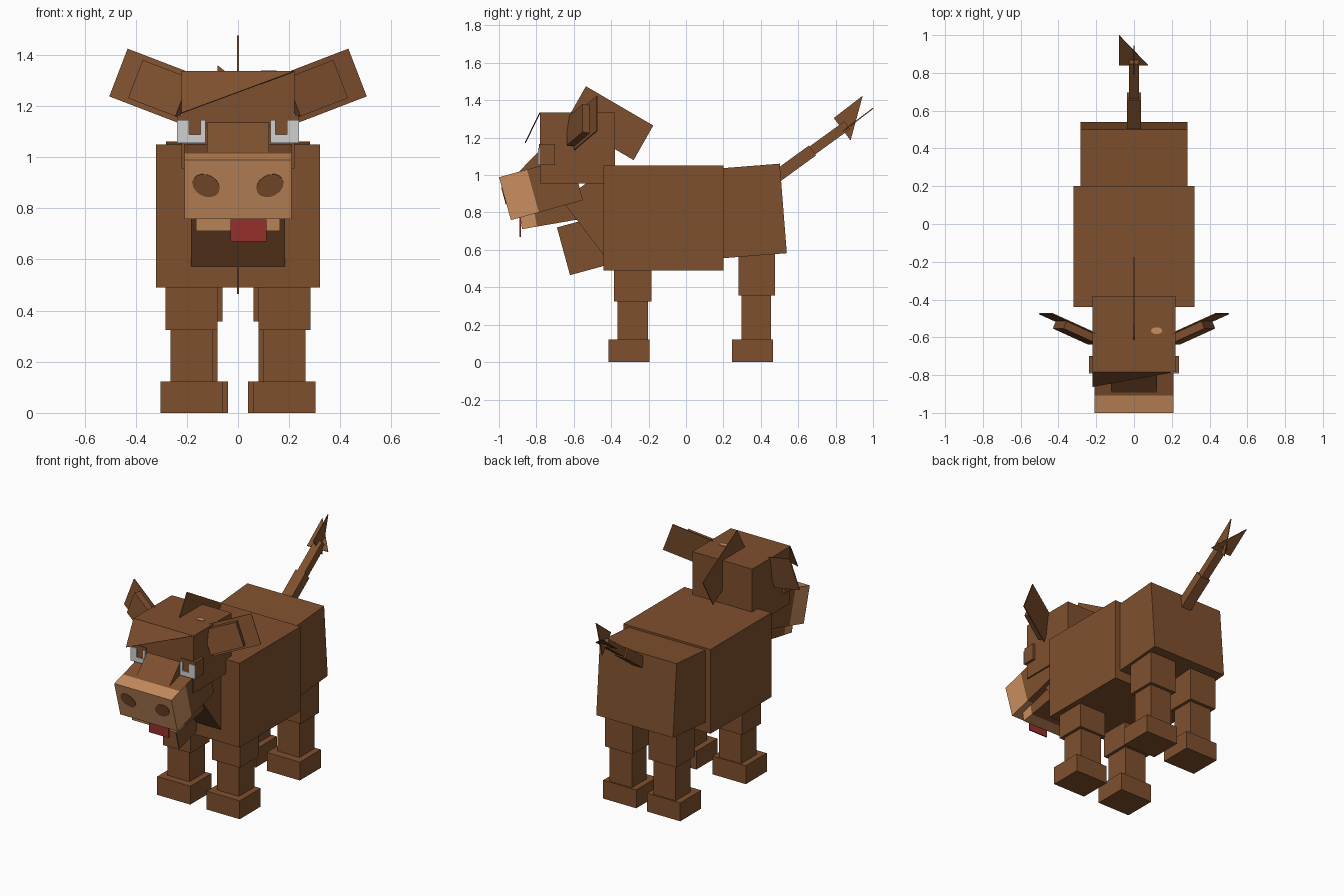
import bpy, bmesh, math
from mathutils import Matrix, Vector

if "Cube" in bpy.data.objects:
    bpy.data.objects.remove(bpy.data.objects["Cube"])


def colour(name, r, g, b):
    lin = [((c / 255 + 0.055) / 1.055) ** 2.4 for c in (r, g, b)]
    m = bpy.data.materials.new(name)
    m.diffuse_color = (*lin, 1)
    m.use_nodes = True
    m.node_tree.nodes["Principled BSDF"].inputs["Base Color"].default_value = m.diffuse_color
    return m


BROWN = colour("brown_hide", 127, 80, 46)
TAN = colour("tan_muzzle", 201, 142, 94)
WHITE = colour("eye_white", 208, 208, 208)
RED = colour("tongue_red", 150, 48, 44)


def finish(name, bm, *mats):
    bmesh.ops.recalc_face_normals(bm, faces=bm.faces)
    me = bpy.data.meshes.new(name)
    bm.to_mesh(me)
    bm.free()
    for m in mats:
        me.materials.append(m)
    ob = bpy.data.objects.new(name, me)
    bpy.context.collection.objects.link(ob)
    return ob


def box_bm(x, y, z):
    """Box spanning the three given ranges."""
    bm = bmesh.new()
    bmesh.ops.create_cube(bm, size=1)
    for v in bm.verts:
        v.co = [r[0] if c < 0 else r[1] for c, r in zip(v.co, (x, y, z))]
    return bm


def box(name, mat, x, y, z):
    return finish(name, box_bm(x, y, z), mat)


def place(corner, angle):
    return Matrix.Translation((0, *corner)) @ Matrix.Rotation(math.radians(angle), 4, 'X')


def tilted(name, corner, length, height, angle, half, front=None):
    """Box pitched in the side plane from its lower front corner.
    front = (top depth, side depth) of the tan end."""
    bm = box_bm((-half, half), (0, length), (0, height))
    if front:
        for d in front:
            bmesh.ops.bisect_plane(bm, geom=bm.verts[:] + bm.edges[:] + bm.faces[:],
                                   plane_co=(0, d, 0), plane_no=(0, 1, 0))
        bm.normal_update()
        for f in bm.faces:
            limit = front[0] if f.normal.z > 0.5 else front[1]
            f.material_index = int(f.calc_center_median().y < limit)
    bm.transform(place(corner, angle))
    return finish(name, bm, BROWN, TAN)


def sheet(name, pts, mat=BROWN, thick=0.006):
    """Thin flat plate through the points."""
    bm = bmesh.new()
    bm.faces.new([bm.verts.new(p) for p in pts])
    ob = finish(name, bm, mat)
    mod = ob.modifiers.new("thickness", 'SOLIDIFY')
    mod.thickness, mod.offset = thick, 0
    return ob


# Body
box("chest", BROWN, (-.32, .32), (-.44, .20), (.49, 1.05))
tilted("hindquarters", (.19, .555), .35, .48, 4.5, .282)
tilted("neck", (-.66, .86), .43, .30, -52.6, .183)
sheet("dewlap", [(0, -.69, .72), (0, -.62, .465), (0, -.40, .525), (0, -.47, .78)])

# Head
box("head", BROWN, (-.22, .22), (-.78, -.38), (.955, 1.335))
tilted("nose_bridge", (-.838, .931), .21, .10, 46, .122)
SNOUT = ((-.936, .759), 15.5)
tilted("snout", SNOUT[0], .40, .238, SNOUT[1], .21, (.095, .155))
tilted("jaw", (-.876, .711), .42, .11, 9.8, .165, (.08, .08))
box("tongue", RED, (-.03, .112), (-.889, -.881), (.67, .775))
sheet("fringe", [(-.22, -.78, 1.335), (.22, -.78, 1.335), (-.22, -.86, 1.172)])
sheet("mane", [(0, -.535, 1.475), (0, -.175, 1.265), (0, -.28, 1.08), (0, -.64, 1.29)])
sheet("head_spot", [(.12 + .03 * math.cos(a), -.565 + .018 * math.sin(a), 1.336)
                    for a in (i * math.tau / 12 for i in range(12))], TAN)

# Ear frame: swept back, then raised
EAR = (Matrix.Translation((.20, -.596, 1.228)) @ Matrix.Rotation(math.radians(-21), 4, 'Y')
       @ Matrix.Rotation(math.radians(23), 4, 'Z'))

for s, side in ((-1, "left"), (1, "right")):
    def span(a, b):
        return sorted((s * a, s * b))

    # Ears
    for part, x, y, z in (("ear_flap", (0, .31), (-.003, .003), (-.1, .1)),
                          ("ear_base", (0, .215), (-.045, 0), (-.08, .08))):
        bm = box_bm(x, y, z)
        bm.transform(Matrix.Scale(s, 4, (1, 0, 0)) @ EAR)
        finish(f"{side}_{part}", bm, BROWN)

    # Eyes: socket block with a white border around the brown pupil
    box(f"{side}_eye_socket", BROWN, span(.125, .237), (-.785, -.70), (1.055, 1.165))
    for i, (x, z) in enumerate((((.192, .238), (1.055, 1.146)),
                                ((.128, .192), (1.055, 1.088)),
                                ((.128, .146), (1.088, 1.146)))):
        box(f"{side}_eye_white_{i}", WHITE, span(*x), (-.791, -.784), z)

    # Nostrils: slanted ovals on the snout face
    pts = []
    for i in range(16):
        a = i * math.tau / 16
        u, w, t = .056 * math.cos(a), .043 * math.sin(a), math.radians(30)
        local = Vector((s * (.125 + u * math.cos(t) - w * math.sin(t)), -.001,
                        .135 + u * math.sin(t) + w * math.cos(t)))
        pts.append(place(*SNOUT) @ local)
    sheet(f"{side}_nostril", pts)

    # Legs: hoof, shin and thigh blocks
    for leg, dx, hoof_y, shin_y, thigh_y, knee in (
            ("front", 0, (-.415, -.195), (-.365, -.203), (-.385, -.185), .325),
            ("hind", -.02, (.245, .465), (.298, .455), (.28, .477), .357)):
        box(f"{side}_{leg}_hoof", BROWN, span(.06 + dx, .303 + dx), hoof_y, (0, .122))
        box(f"{side}_{leg}_shin", BROWN, span(.10 + dx, .263 + dx), shin_y, (.12, knee + .01))
        box(f"{side}_{leg}_thigh", BROWN, span(.08 + dx, .283 + dx), thigh_y, (knee, .60))

# Tail with two crossed tip plates
tilted("tail_base", (.465, .938), .285, .065, 36, .037)
tilted("tail_end", (.675, 1.099), .25, .052, 36, .027)
sheet("tail_tip_upright", [(0, .945, 1.425), (0, .79, 1.305), (0, .88, 1.185)])
sheet("tail_tip_flat", [(-.08, .84, 1.235), (.075, .84, 1.235), (-.08, 1.0, 1.357)])
